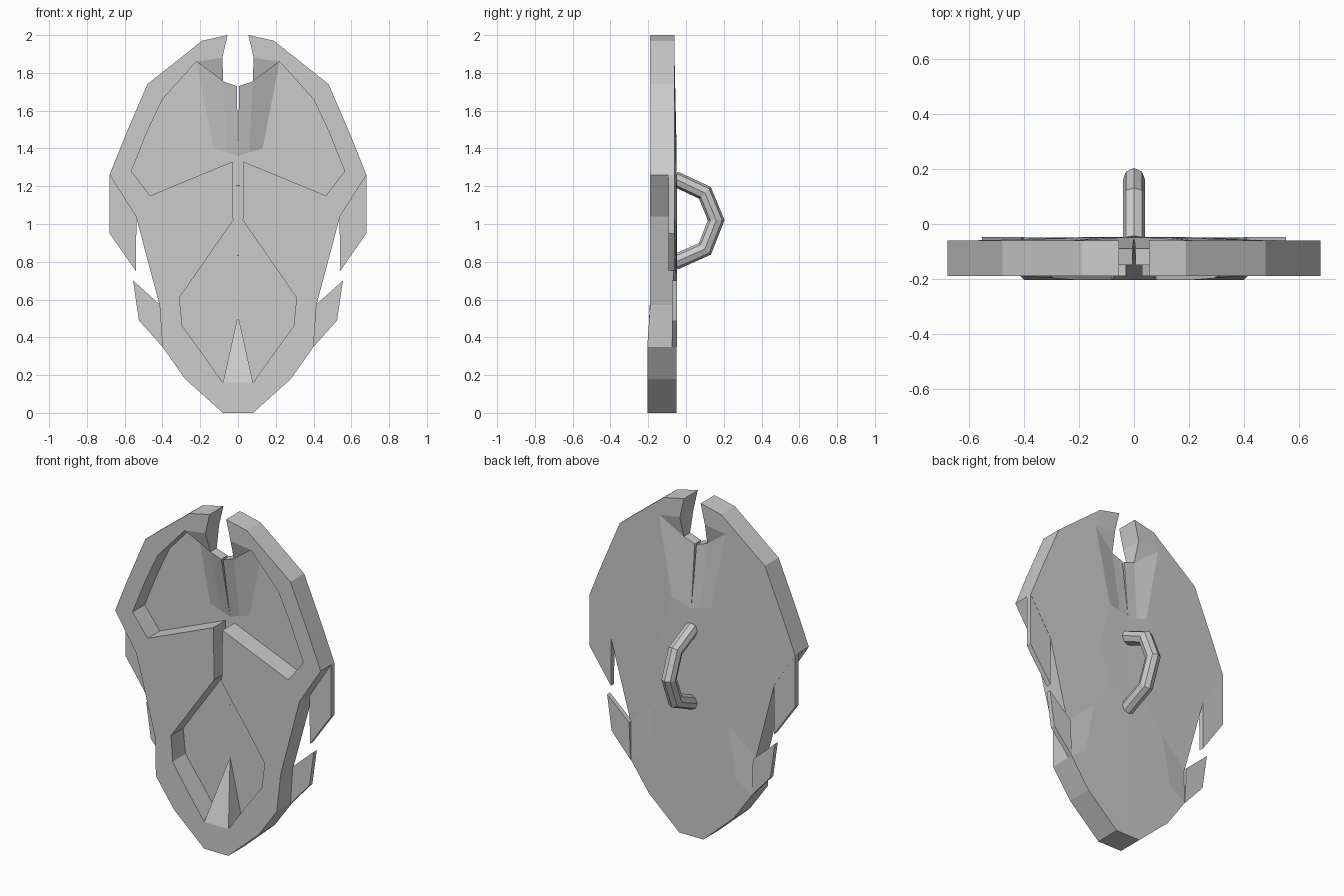
import bpy, bmesh, math
from mathutils import Vector

if "Cube" in bpy.data.objects:
    bpy.data.objects.remove(bpy.data.objects["Cube"])


def finish(bm, name, mirror=True):
    if mirror:
        bmesh.ops.mirror(bm, geom=bm.verts[:] + bm.edges[:] + bm.faces[:],
                         axis='X', merge_dist=0.0008)
    bmesh.ops.recalc_face_normals(bm, faces=bm.faces[:])
    me = bpy.data.meshes.new(name)
    bm.to_mesh(me)
    bm.free()
    ob = bpy.data.objects.new(name, me)
    bpy.context.collection.objects.link(ob)
    return ob


# Shield body: right half, later mirrored
outer = [(.055, 2.0), (.19, 1.97), (.48, 1.74), (.60, 1.46), (.68, 1.26),
         (.54, 1.04), (.415, .57), (.40, .35), (.28, .18), (.08, 0)]
recess = [(.22, 1.86), (.40, 1.66), (.48, 1.49), (.565, 1.28), (.465, 1.15),
          (.03, 1.33), (.025, 1.02), (.31, .61), (.295, .46), (.20, .33), (.08, .16)]
FLOOR = -.075


def front_y(z):
    t = min(1, max(0, (z - .35) / .22))
    return -.205 + .015 * t


def back_y(z):
    return -.05 if z < .5 else (-.068 if z < .6 else -.06)


bm = bmesh.new()


def vert(x, z, y):
    return bm.verts.new((x, y, z))


def face(*vs):
    bm.faces.new(vs)


O = [vert(x, z, front_y(z)) for x, z in outer]
B = [vert(x, z, back_y(z)) for x, z in outer]
R = [vert(x, z, front_y(z)) for x, z in recess]
F = [vert(x, z, FLOOR) for x, z in recess]
nf, nb = vert(.083, 1.88, -.19), vert(.083, 1.88, -.06)      # notch side
pf, pb = vert(.078, 1.755, -.15), vert(.078, 1.755, -.09)    # notch foot
tf, tb = vert(.006, 1.73, -.15), vert(.006, 1.73, -.09)      # slit top
base_f, base_b = vert(0, 0, -.205), vert(0, 0, -.05)
ramp = vert(0, .16, -.205)
tip = vert(0, .52, FLOOR)

# front rim and brow
face(nf, O[0], O[1], R[0])
face(R[0], *O[1:6], R[4], R[3], R[2], R[1])
face(R[4], O[5], O[6], R[7], R[6], R[5])
face(R[7], *O[6:10], base_f, ramp, R[10], R[9], R[8])
face(nf, R[0], pf)
# outer wall, recess wall, notch and underside
for a, b in ((O, B), (R, F)):
    for i in range(len(a) - 1):
        face(a[i], a[i + 1], b[i + 1], b[i])
face(O[9], base_f, base_b, B[9])
face(O[0], nf, nb, B[0])
face(nf, pf, pb, nb)
face(pf, tf, tb, pb)
face(R[0], F[0], pf)
# chin spike
face(ramp, R[10], tip)
face(R[10], F[10], tip)
# recess floor with folded centre strip
w1, w2, w3 = vert(.13, 1.40, FLOOR), vert(.06, 1.38, FLOOR), vert(0, 1.36, FLOOR)
face(F[0], pf, w2, w1)
face(pf, tf, w3, w2)
c = vert(0, 1.02, FLOOR)
face(F[0], F[1], F[2], F[3], F[4], F[5], w3, w2, w1)
face(w3, F[5], F[6], c)
face(c, F[6], F[7], F[8], F[9], F[10], tip)
# back with wedge folds and central boss
k1, k2, k3 = vert(.13, 1.40, -.05), vert(.06, 1.38, -.05), vert(0, 1.36, -.05)
r1, r2, r3 = vert(.20, 1.13, -.048), vert(.12, .90, -.048), vert(0, .85, -.048)
g1, g2 = vert(.24, .73, -.052), vert(.30, .42, -.05)
b0 = vert(.22, 1.86, -.06)
face(nb, B[0], B[1], b0)
face(b0, *B[1:7], g1, r2, r1, k1)
face(g1, B[6], B[7], g2)
face(g1, g2, B[7], B[8], B[9], base_b, r3, r2)
face(b0, k1, k2, pb)
face(pb, k2, k3, tb)
face(nb, b0, pb)
face(k3, k2, k1, r1, r2, r3)
face(tf, w3, k3, tb)
finish(bm, "shield_body")


# Thin side fins
def fins(name, pts, y0, y1):
    bm = bmesh.new()
    a = [bm.verts.new((x, y0, z)) for x, z in pts]
    b = [bm.verts.new((x, y1, z)) for x, z in pts]
    bm.faces.new(a)
    bm.faces.new(b)
    for i in range(len(a)):
        j = (i + 1) % len(a)
        bm.faces.new((a[i], a[j], b[j], b[i]))
    finish(bm, name)


fins("upper_fins", [(.68, 1.26), (.68, .95), (.54, .75), (.538, 1.04)], -.092, -.061)
fins("lower_fins", [(.41, .57), (.555, .70), (.525, .49), (.40, .35)], -.075, -.047)

# Back handle: eight-sided bar swept along an angular path
path = [Vector(p) for p in ((0, -.06, 1.24), (0, .10, 1.165), (0, .16, 1.02),
                            (0, .10, .868), (0, -.06, .797))]
bm = bmesh.new()
rings = []
for i, p in enumerate(path):
    d0 = (p - path[max(i - 1, 0)]).normalized()
    d1 = (path[min(i + 1, len(path) - 1)] - p).normalized()
    t = (d0 + d1).normalized()
    n = Vector((0, -t.z, t.y))
    stretch = 1 / max(t.dot(d1 if d1.length else d0), .5)
    rings.append([bm.verts.new(p + .041 * (Vector((math.cos(a), 0, 0)) + n * math.sin(a) * stretch))
                  for a in (math.tau * k / 8 for k in range(8))])
for a, b in zip(rings, rings[1:]):
    for k in range(8):
        j = (k + 1) % 8
        bm.faces.new((a[k], a[j], b[j], b[k]))
bm.faces.new(rings[0])
bm.faces.new(rings[-1])
finish(bm, "back_handle", mirror=False)
